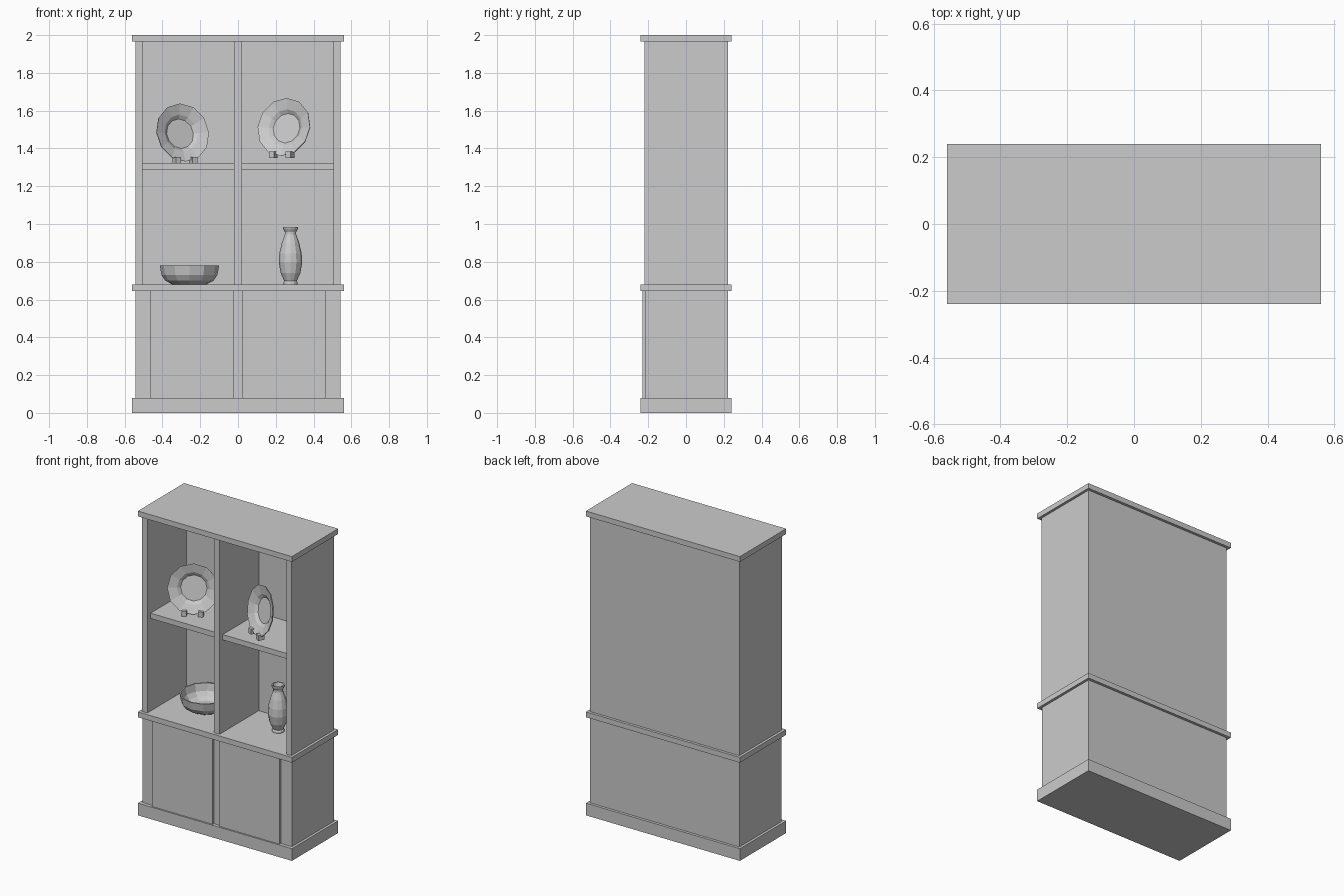
import bpy, bmesh, math
from mathutils import Matrix, Vector

if "Cube" in bpy.data.objects:
    bpy.data.objects.remove(bpy.data.objects["Cube"])


def finish(name, bm):
    bmesh.ops.recalc_face_normals(bm, faces=bm.faces)
    me = bpy.data.meshes.new(name)
    bm.to_mesh(me)
    bm.free()
    ob = bpy.data.objects.new(name, me)
    bpy.context.collection.objects.link(ob)
    return ob


def box(name, x, y, z):
    """Box from (min, max) ranges."""
    bm = bmesh.new()
    lo, hi = Vector((x[0], y[0], z[0])), Vector((x[1], y[1], z[1]))
    bmesh.ops.create_cube(bm, size=1, matrix=Matrix.Translation((lo + hi) / 2)
                          @ Matrix.Diagonal((*(hi - lo), 1)))
    return finish(name, bm)


def lathe(name, profile, location, sides=12):
    """Revolve an (r, z) profile that starts and ends on the axis."""
    bm = bmesh.new()
    vs = [bm.verts.new((r, 0, z)) for r, z in profile]
    es = [bm.edges.new(p) for p in zip(vs, vs[1:])]
    bmesh.ops.spin(bm, geom=vs + es, cent=(0, 0, 0), axis=(0, 0, 1),
                   angle=2 * math.pi, steps=sides, use_merge=False)
    bmesh.ops.remove_doubles(bm, verts=bm.verts, dist=1e-4)
    ob = finish(name, bm)
    ob.location = location
    return ob


# Plinth, worktop and cornice slabs
for name, z in (("plinth", (0, 0.08)), ("worktop", (0.645, 0.68)), ("cornice", (1.965, 2))):
    box(name, (-0.56, 0.56), (-0.24, 0.24), z)

# Closed lower cupboard and upper back panel
box("lower_cupboard", (-0.543, 0.543), (-0.217, 0.222), (0.08, 0.645))
box("back_panel", (-0.505, 0.505), (0.187, 0.222), (0.68, 1.965))
box("centre_divider", (-0.02, 0.02), (-0.22, 0.187), (0.68, 1.965))

# Mirrored parts: doors, side walls, front stiles, shelves
for side, s in (("left", -1), ("right", 1)):
    def span(a, b):
        return tuple(sorted((s * a, s * b)))
    box(side + "_door", span(0.023, 0.463), (-0.23, -0.217), (0.08, 0.645))
    box(side + "_wall", span(0.505, 0.543), (-0.204, 0.222), (0.68, 1.965))
    box(side + "_stile", span(0.505, 0.543), (-0.22, -0.204), (0.68, 1.965))
    box(side + "_shelf", span(0.02, 0.505), (-0.187, 0.187), (1.288, 1.323))

# Plates standing on their rims, turned towards the middle, with small rests
PLATE = [(0, 0), (0.08, 0), (0.1, 0.015), (0.157, 0.032),
         (0.155, 0.024), (0.1, 0.004), (0.085, -0.012), (0, -0.012)]
for side, loc, yaw in (("left", (-0.307, -0.02, 1.478), 28), ("right", (0.257, -0.09, 1.507), -28)):
    yaw = math.radians(yaw)
    plate = lathe(side + "_plate", PLATE, loc)
    plate.rotation_euler = (math.radians(78), 0, yaw)
    for n, px in (("a", -0.05), ("b", 0.05)):
        rest = box(f"{side}_plate_rest_{n}", (px - 0.015, px + 0.015), (-0.075, -0.035),
                   (-0.157, -0.122))
        rest.location = loc
        rest.rotation_euler = (0, 0, yaw)

# Bowl
lathe("bowl", [(0, 0), (0.09, 0), (0.128, 0.02), (0.148, 0.05), (0.157, 0.1),
               (0.148, 0.1), (0.138, 0.053), (0.118, 0.028), (0.085, 0.012), (0, 0.012)],
      (-0.257, 0.03, 0.68))

# Vase
lathe("vase", [(0, 0), (0.038, 0), (0.038, 0.01), (0.033, 0.018), (0.052, 0.06), (0.062, 0.115),
               (0.059, 0.165), (0.046, 0.22), (0.03, 0.265), (0.03, 0.278), (0.04, 0.295),
               (0.04, 0.305), (0.032, 0.305), (0.022, 0.27), (0, 0.25)],
      (0.278, 0.02, 0.68))
